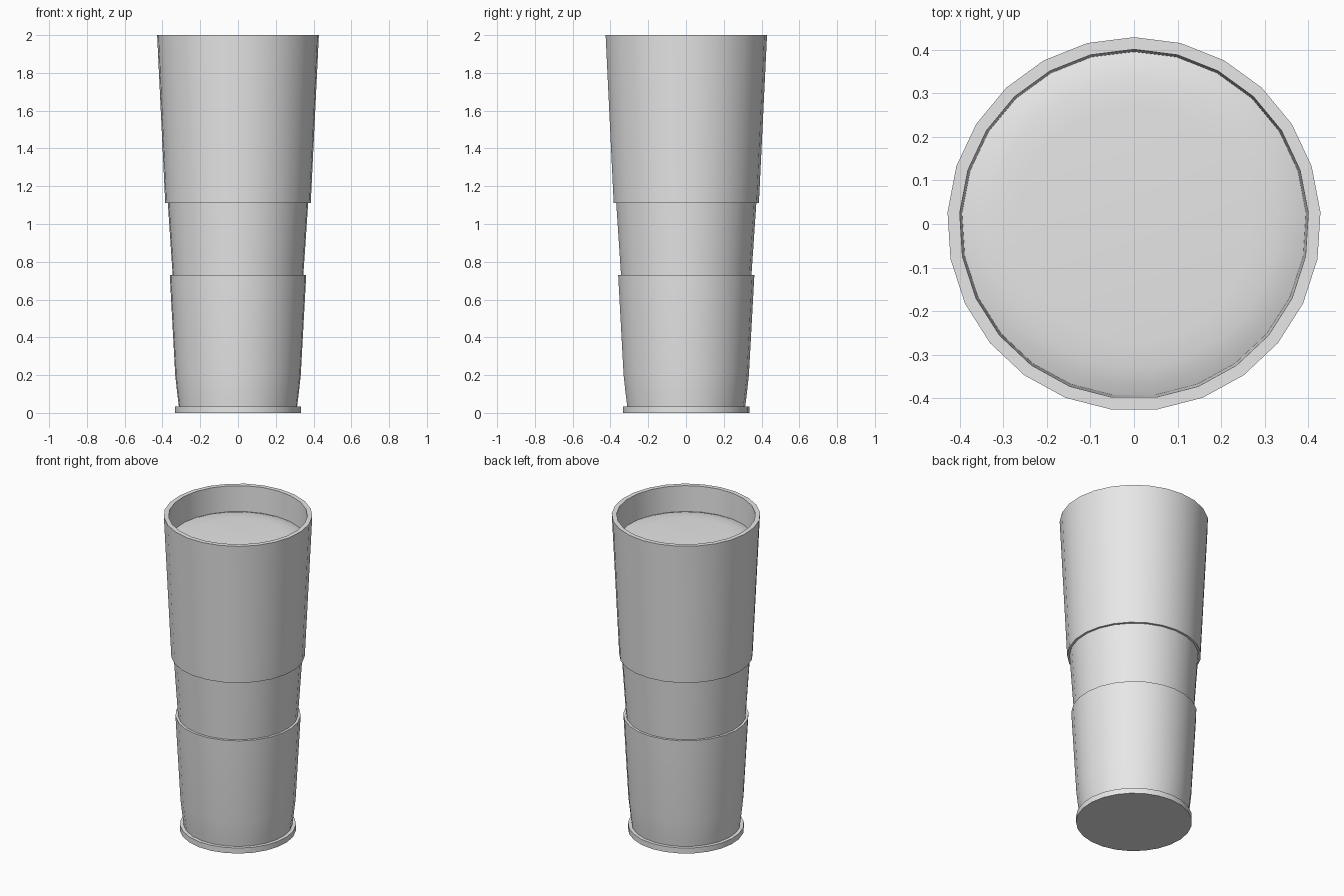
import bpy, bmesh, math

SIDES = 25

cube = bpy.data.objects.get("Cube")
if cube:
    bpy.data.objects.remove(cube, do_unlink=True)

# Single plain grey finish
grey = bpy.data.materials.new("light_grey")
grey.use_nodes = True
color = (0.8, 0.8, 0.8, 1)
grey.diffuse_color = color
grey.node_tree.nodes["Principled BSDF"].inputs["Base Color"].default_value = color


def lathe(name, profile, cap_ends=True):
    """Turn (radius, height) points, listed bottom to top, around the z axis."""
    bm = bmesh.new()
    rings = []
    for r, z in profile:
        ring = []
        for i in range(SIDES):
            a = math.pi / 2 + math.tau * i / SIDES
            ring.append(bm.verts.new((r * math.cos(a), r * math.sin(a), z)))
        rings.append(ring)
    for low, high in zip(rings, rings[1:]):
        for i in range(SIDES):
            j = (i + 1) % SIDES
            bm.faces.new((low[i], low[j], high[j], high[i]))
    if cap_ends:
        bm.faces.new(rings[0][::-1])
        bm.faces.new(rings[-1])
    mesh = bpy.data.meshes.new(name)
    bm.to_mesh(mesh)
    bm.free()
    mesh.materials.append(grey)
    obj = bpy.data.objects.new(name, mesh)
    bpy.context.collection.objects.link(obj)
    bpy.ops.object.select_all(action="DESELECT")
    obj.select_set(True)
    bpy.context.view_layer.objects.active = obj
    bpy.ops.object.shade_smooth_by_angle(angle=math.radians(30))
    return obj


# Flat foot
lathe("base_flange", [(0.335, 0), (0.335, 0.035)])

# Lower sleeve, curving in slightly towards the foot
lathe("lower_sleeve", [(0.313, 0.03), (0.322, 0.1), (0.333, 0.2), (0.362, 0.73)])

# Narrow band between the sleeves
lathe("middle_band", [(0.346, 0.72), (0.373, 1.12)])

# Upper cup with an open mouth
lathe("upper_cup", [(0.386, 1.11), (0.429, 2), (0.401, 2), (0.395, 1.82)])

# Softly rounded surface set inside the mouth
lathe("inner_lid", [(0.396, 1.838), (0.37, 1.848), (0.33, 1.856), (0.27, 1.86)])
